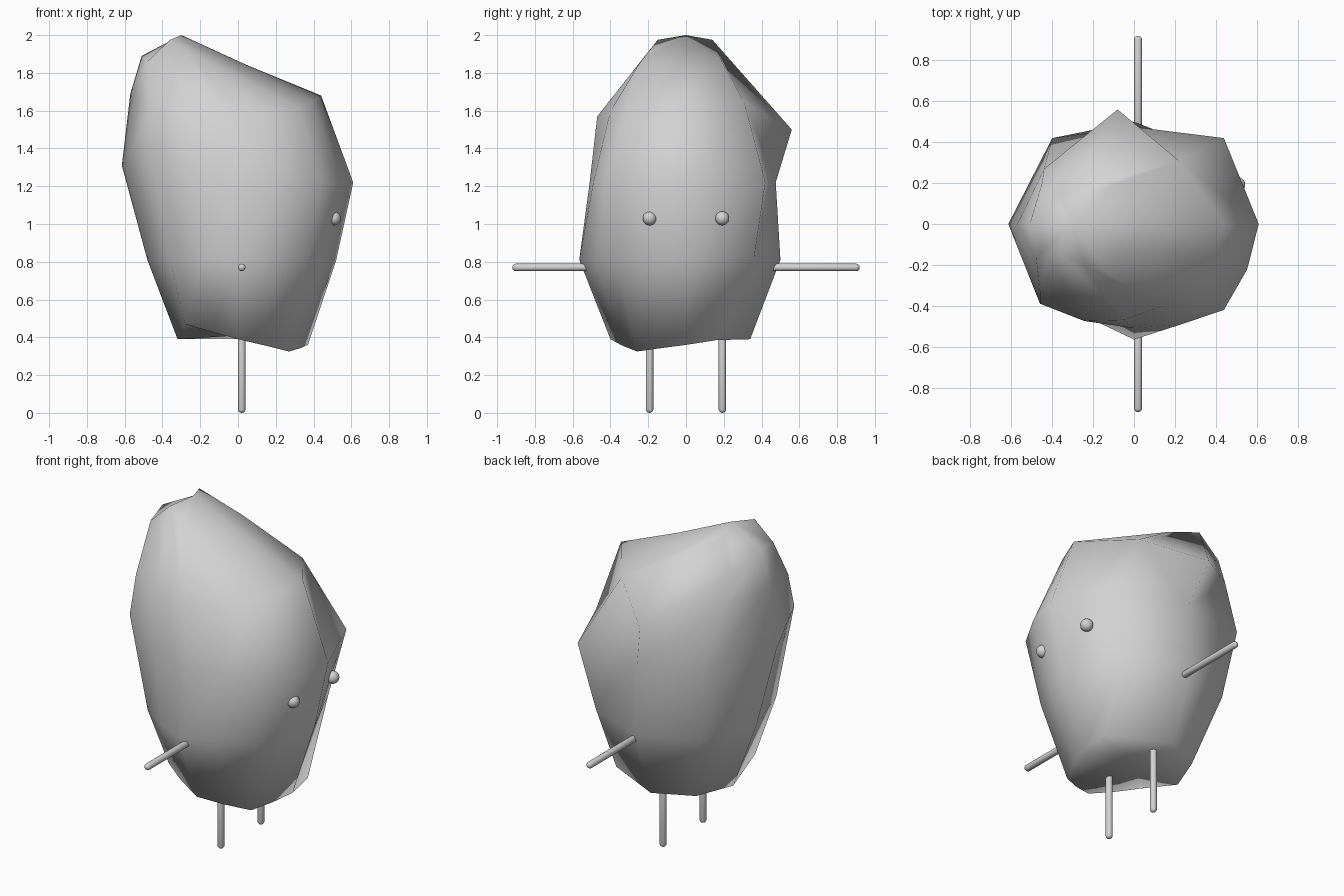
import bpy, bmesh, math
from mathutils import Vector

if "Cube" in bpy.data.objects:
    bpy.data.objects.remove(bpy.data.objects["Cube"])

grey = bpy.data.materials.new("stone grey")
grey.diffuse_color = (0.65, 0.65, 0.65, 1)
grey.use_nodes = True
grey.node_tree.nodes["Principled BSDF"].inputs["Base Color"].default_value = grey.diffuse_color


def add_object(name, bm):
    bmesh.ops.recalc_face_normals(bm, faces=bm.faces[:])
    for f in bm.faces:
        f.smooth = True
    mesh = bpy.data.meshes.new(name)
    bm.to_mesh(mesh)
    bm.free()
    mesh.materials.append(grey)
    obj = bpy.data.objects.new(name, mesh)
    bpy.context.collection.objects.link(obj)
    return obj


# lumpy boulder body: rings of eight points, counter-clockwise from +x, bottom to top
rings = [
    [(.37, 0, .36), (.36, .16, .385), (0, .34, .39), (-.23, .23, .39),
     (-.32, 0, .39), (-.28, -.27, .47), (0, -.40, .39), (.27, -.26, .325)],
    [(.52, 0, .81), (.36, .36, .82), (0, .50, .81), (-.35, .35, .81),
     (-.48, 0, .81), (-.36, -.36, .81), (0, -.565, .81), (.37, -.37, .81)],
    [(.61, 0, 1.22), (.44, .42, 1.22), (0, .475, 1.22), (-.40, .42, 1.22),
     (-.615, 0, 1.31), (-.46, -.39, 1.38), (0, -.51, 1.22), (.44, -.42, 1.22)],
    [(.44, 0, 1.68), (.22, .31, 1.64), (-.08, .56, 1.5), (-.44, .27, 1.62),
     (-.57, 0, 1.69), (-.46, -.33, 1.6), (-.05, -.47, 1.57), (.32, -.31, 1.62)],
    [(.05, 0, 1.84), (-.10, .19, 1.86), (-.36, .14, 1.975), (-.45, .20, 1.80),
     (-.51, 0, 1.89), (-.48, -.16, 1.86), (-.36, -.15, 1.975), (-.12, -.25, 1.845)],
]
bulges = (1.03, 1.03, 1.055, 1.03, 1.0)
bm = bmesh.new()
loops = []
for ring, bulge in zip(rings, bulges):
    pts = []
    for i, p in enumerate(ring):
        pts.append(Vector(p))
        if i >= 5:  # rounder front side: extra bulged midpoint
            m = (Vector(p) + Vector(ring[(i + 1) % 8])) / 2
            pts.append(Vector((m.x * bulge, m.y * bulge, m.z)))
    loops.append([bm.verts.new(p) for p in pts])
n = len(loops[0])
for level, (low, high) in enumerate(zip(loops, loops[1:])):
    for i in range(n):
        j = (i + 1) % n
        if level == 2 and i == 1:  # hollow beside the back bump
            bm.faces.new((low[i], low[j], high[i]))
            bm.faces.new((low[j], high[j], high[i]))
        else:
            bm.faces.new((low[i], low[j], high[j], high[i]))
for loop, tip in ((loops[0], (0, 0, .41)), (loops[-1], (-.30, 0, 2.0))):
    pole = bm.verts.new(tip)
    for i in range(n):
        bm.faces.new((loop[i], loop[(i + 1) % n], pole))
add_object("body", bm)


# round-ended stick between two points
def stick(name, start, end, radius=.02):
    start, end = Vector(start), Vector(end)
    axis = end - start
    half = axis.length / 2
    bm = bmesh.new()
    bmesh.ops.create_uvsphere(bm, u_segments=16, v_segments=9, radius=radius)
    for v in bm.verts:
        v.co.z += math.copysign(half - radius, v.co.z)
    obj = add_object(name, bm)
    obj.location = (start + end) / 2
    obj.rotation_euler = axis.to_track_quat('Z', 'Y').to_euler()


# legs, arms and eyes on both sides
for side, label in ((-1, "right"), (1, "left")):
    stick(label + "_leg", (.02, side * .193, .50), (.02, side * .193, 0))
    stick(label + "_arm", (.02, side * .42, .77), (.02, side * .92, .77))
    bm = bmesh.new()
    bmesh.ops.create_uvsphere(bm, u_segments=20, v_segments=12, radius=.037)
    eye = add_object(label + "_eye", bm)
    eye.location = (.507, side * .192, 1.03)
